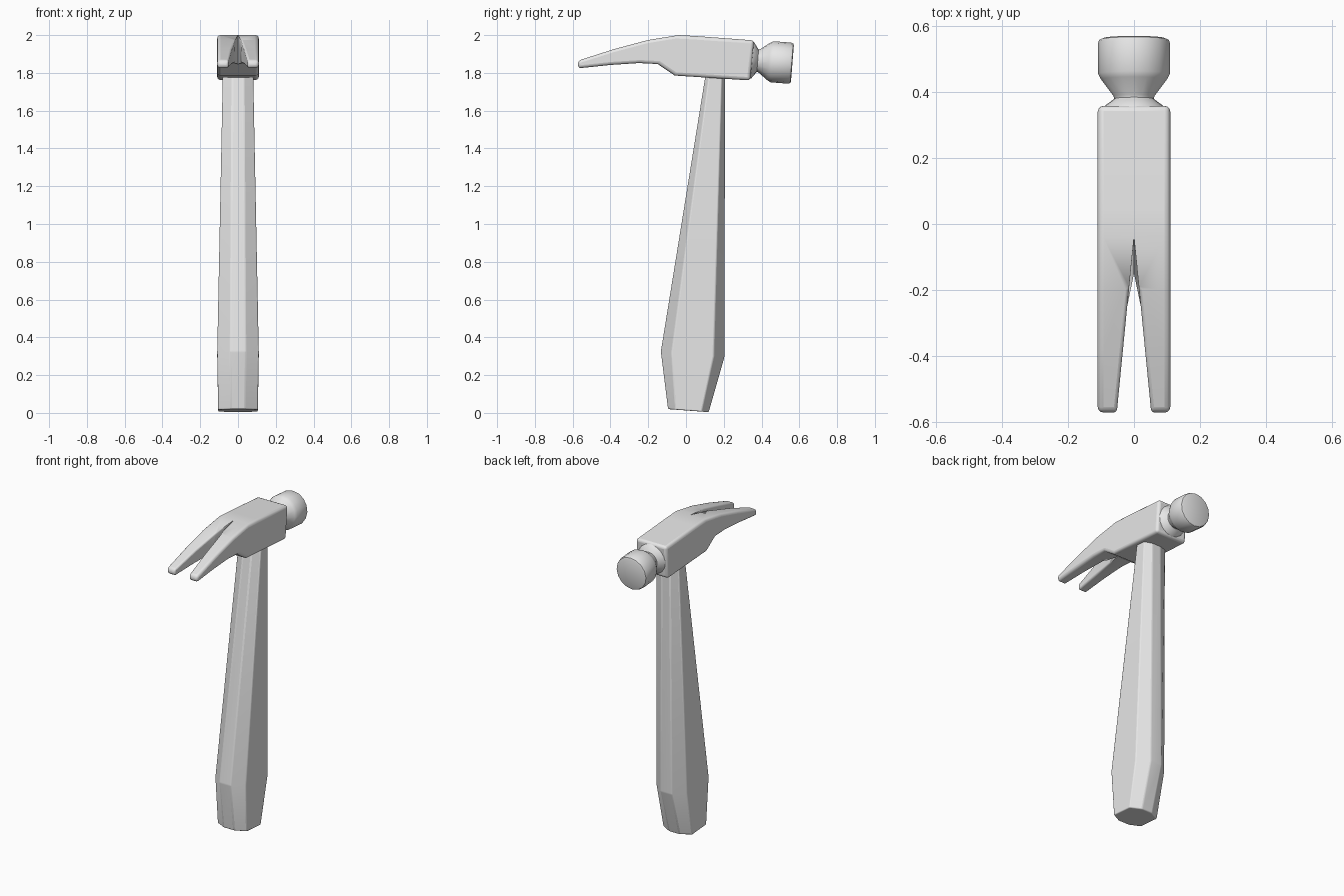
import bpy, bmesh, math
from mathutils import Matrix, Vector

cube = bpy.data.objects.get("Cube")
if cube:
    bpy.data.objects.remove(cube, do_unlink=True)

GREY = (0.8, 0.8, 0.8, 1)
grey = bpy.data.materials.new("plain_grey")
grey.use_nodes = True
grey.diffuse_color = GREY
grey.node_tree.nodes["Principled BSDF"].inputs["Base Color"].default_value = GREY


def finish(bm, name, bevel=0, weighted=False, angle=30):
    """Turn a bmesh into a bevelled, smooth-shaded object."""
    bmesh.ops.recalc_face_normals(bm, faces=bm.faces)
    mesh = bpy.data.meshes.new(name)
    bm.to_mesh(mesh)
    bm.free()
    mesh.materials.append(grey)
    obj = bpy.data.objects.new(name, mesh)
    bpy.context.collection.objects.link(obj)
    if bevel:
        mod = obj.modifiers.new("soft_edges", "BEVEL")
        mod.width = bevel
        mod.segments = 3
        mod.limit_method = 'WEIGHT' if weighted else 'ANGLE'
        mod.angle_limit = math.radians(15)
        mod.use_clamp_overlap = False
    bpy.ops.object.select_all(action='DESELECT')
    obj.select_set(True)
    bpy.context.view_layer.objects.active = obj
    bpy.ops.object.shade_smooth_by_angle(angle=math.radians(angle))
    return obj


def loft(bm, rings):
    """Skin closed rings of points and cap both ends."""
    rows = [[bm.verts.new(p) for p in ring] for ring in rings]
    for a, b in zip(rows, rows[1:]):
        for i in range(len(a)):
            j = (i + 1) % len(a)
            bm.faces.new((a[i], a[j], b[j], b[i]))
    bm.faces.new(rows[0])
    bm.faces.new(rows[-1])


# Handle: chamfered eight-sided section (front y, front z, back y, back z, half width)
sections = [(-0.095, 0.02, 0.12, 0.004, 0.105),
            (-0.133, 0.325, 0.203, 0.295, 0.11),
            (0.115, 1.86, 0.207, 1.86, 0.079)]
rings = []
for y0, z0, y1, z1, w in sections:
    depth = y1 - y0
    ring = []
    for x, t in ((-0.36, 0), (0.36, 0), (1, 0.17), (1, 0.83),
                 (0.36, 1), (-0.36, 1), (-1, 0.83), (-1, 0.17)):
        ring.append((x * w, y0 + t * depth, z0 + t * (z1 - z0)))
    rings.append(ring)
bm = bmesh.new()
loft(bm, rings)
finish(bm, "handle", bevel=0.006)

# Head and claws: half of the side profile as (top y, top z, bottom y, bottom z)
HALF = 0.11
APEX = 2
stations = [(0.36, 1.972, 0.34, 1.76), (0.05, 1.995, -0.06, 1.786),
            (-0.04, 2.0, -0.15, 1.847), (-0.2, 1.974, -0.25, 1.852),
            (-0.38, 1.926, -0.4, 1.842), (-0.572, 1.865, -0.572, 1.824)]
bm = bmesh.new()
rows = []
for i, (yt, zt, yb, zb) in enumerate(stations):
    def inner(y):
        return 0.052 * (-0.04 - y) / 0.53 if i > APEX else 0
    rows.append([bm.verts.new(p) for p in (
        (inner(yt), yt, zt), (HALF, yt, zt), (HALF, yb, zb), (inner(yb), yb, zb))])
for i, (a, b) in enumerate(zip(rows, rows[1:])):
    for k in range(4 if i >= APEX else 3):
        n = (k + 1) % 4
        bm.faces.new((a[k], a[n], b[n], b[k]))
bm.faces.new(rows[0])
bm.faces.new(rows[-1])

# Mirror the half and weld it along the centre plane
half = bm.verts[:] + bm.edges[:] + bm.faces[:]
copy = bmesh.ops.duplicate(bm, geom=half)["geom"]
bmesh.ops.scale(bm, vec=(-1, 1, 1), verts=[g for g in copy if isinstance(g, bmesh.types.BMVert)])
bmesh.ops.remove_doubles(bm, verts=bm.verts, dist=0.0005)

# Round the outer edges fully and the slot edges lightly
weight = bm.edges.layers.float.new("bevel_weight_edge")
for e in bm.edges:
    a, b = e.verts
    if len(e.link_faces) == 2 and e.calc_face_angle() > math.radians(40):
        outer = max(abs(a.co.x), abs(b.co.x)) > HALF - 0.001
        rear = min(a.co.y, b.co.y) > 0.3
        slot = max(a.co.y, b.co.y) < -0.19
        e[weight] = 1 if outer or rear else 0.6 if slot else 0
finish(bm, "head_and_claws", bevel=0.017, weighted=True)

# Striking face: turned neck and drum as (distance along axis, radius)
profile = [(-0.02, 0.1), (-0.01, 0.095), (0.008, 0.07), (0.016, 0.06), (0.024, 0.062),
           (0.075, 0.1), (0.092, 0.109), (0.186, 0.109), (0.196, 0.105), (0.2, 0.095)]
SIDES = 16
bm = bmesh.new()
loft(bm, [[(r * math.cos(2 * math.pi * i / SIDES), d, r * math.sin(2 * math.pi * i / SIDES))
           for i in range(SIDES)] for d, r in profile])
bm.transform(Matrix.Translation(Vector((0, 0.364, 1.866)))
             @ Matrix.Rotation(math.radians(-4.5), 4, 'X'))
finish(bm, "striking_face", angle=40)
